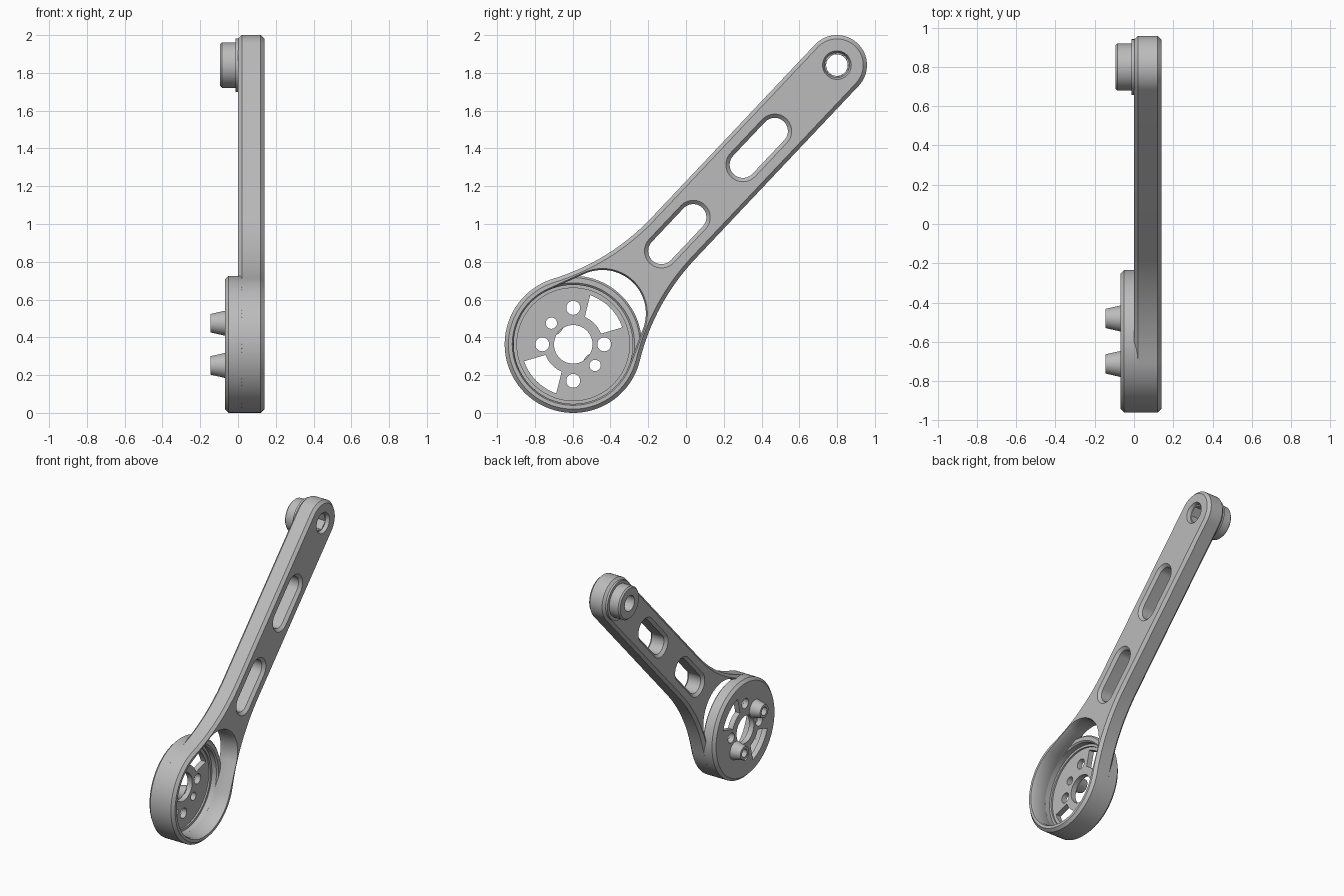
import bpy
import bmesh
from math import sin, cos, atan2, sqrt, hypot, radians, degrees

cube = bpy.data.objects.get("Cube")
if cube:
    bpy.data.objects.remove(cube, do_unlink=True)

# Single grey material
grey = bpy.data.materials.new("plain_grey")
grey.use_nodes = True
grey.diffuse_color = (0.5, 0.5, 0.5, 1)
grey.node_tree.nodes["Principled BSDF"].inputs["Base Color"].default_value = (0.5, 0.5, 0.5, 1)

# Layout: u runs along the arm from the hub centre, v across it
HUB_Y, HUB_Z = -0.597, 0.363
TIP_Y, TIP_Z = 0.799, 1.841
LENGTH = hypot(TIP_Y - HUB_Y, TIP_Z - HUB_Z)
TILT = atan2(TIP_Z - HUB_Z, TIP_Y - HUB_Y)
HUB_R, ARM_W, FILLET = 0.363, 0.159, 1.2


def arc(u, v, r, start, end, n=32):
    """Points on an arc, angles in degrees."""
    angles = [radians(start + (end - start) * i / n) for i in range(n + 1)]
    return [(u + r * cos(a), v + r * sin(a)) for a in angles]


def circle(u, v, r, n=48):
    return arc(u, v, r, 0, 360, n)


def hub_point(r, angle):
    """Polar position about the hub, measured from horizontal."""
    a = radians(angle) - TILT
    return r * cos(a), r * sin(a)


def clean(points):
    """Drop repeated neighbours in a closed loop."""
    return [p for i, p in enumerate(points)
            if hypot(p[0] - points[i - 1][0], p[1] - points[i - 1][1]) > 1e-4]


def inset(points, d):
    """Shift a closed loop to its left by d, with mitred corners."""
    result = []
    for i, (u, v) in enumerate(points):
        pu, pv = points[i - 1]
        nu, nv = points[(i + 1) % len(points)]
        a, b = hypot(u - pu, v - pv), hypot(nu - u, nv - v)
        n1 = (-(v - pv) / a, (u - pu) / a)
        n2 = (-(nv - v) / b, (nu - u) / b)
        k = d / (1 + n1[0] * n2[0] + n1[1] * n2[1])
        result.append((u + k * (n1[0] + n2[0]), v + k * (n1[1] + n2[1])))
    return result


def plate(name, outer, holes, layers, outer_chamfer=1):
    """Layered plate with holes. Layers are (x, inset); holes are (loop, chamfer factor)."""
    bm = bmesh.new()
    loops = [(clean(outer), outer_chamfer)]
    loops += [(clean(h)[::-1], f) for h, f in holes]
    first, last = [], []
    for points, factor in loops:
        rings = []
        for x, d in layers:
            ring = [bm.verts.new((x, HUB_Y + u * cos(TILT) - v * sin(TILT),
                                  HUB_Z + u * sin(TILT) + v * cos(TILT)))
                    for u, v in inset(points, d * factor)]
            rings.append(ring)
        n = len(points)
        for low, high in zip(rings, rings[1:]):
            for i in range(n):
                j = (i + 1) % n
                bm.faces.new((low[i], low[j], high[j], high[i]))
        for ring, edges in ((rings[0], first), (rings[-1], last)):
            edges += [bm.edges.get((ring[i - 1], ring[i])) for i in range(n)]
    for edges in (first, last):
        bmesh.ops.triangle_fill(bm, use_beauty=True, use_dissolve=False,
                                edges=edges, normal=(1, 0, 0))
    bmesh.ops.recalc_face_normals(bm, faces=bm.faces[:])
    mesh = bpy.data.meshes.new(name)
    bm.to_mesh(mesh)
    bm.free()
    mesh.materials.append(grey)
    obj = bpy.data.objects.new(name, mesh)
    bpy.context.collection.objects.link(obj)
    bpy.ops.object.select_all(action='DESELECT')
    bpy.context.view_layer.objects.active = obj
    obj.select_set(True)
    bpy.ops.object.shade_smooth_by_angle(angle=radians(30))
    return obj


# Arm: round hub blended into a straight bar with a round tip
fillet_v = ARM_W + FILLET
fillet_u = sqrt((HUB_R + FILLET) ** 2 - fillet_v ** 2)
theta = degrees(atan2(fillet_v, fillet_u))
arm_outline = (arc(0, 0, HUB_R, theta, 360 - theta, 72)
               + arc(fillet_u, -fillet_v, FILLET, 180 - theta, 90, 16)
               + arc(LENGTH, 0, ARM_W, -90, 90)
               + arc(fillet_u, fillet_v, FILLET, -90, theta - 180, 16))

# Teardrop opening over the hub
WALL_R, DROP_R, DROP_U = 0.315, 0.23, 0.225
drop = degrees(atan2(sqrt(DROP_U ** 2 - (WALL_R - DROP_R) ** 2), WALL_R - DROP_R))
teardrop = arc(0, 0, WALL_R, drop, 360 - drop, 72) + arc(DROP_U, 0, DROP_R, -drop, drop, 40)


def slot(start, end, r=0.07):
    return arc(end, 0, r, -90, 90, 20) + arc(start, 0, r, 90, 270, 20)


plate("arm", arm_outline,
      [(teardrop, 0.4), (slot(0.68, 0.925), 1), (slot(1.308, 1.553), 1),
       (circle(LENGTH, 0, 0.066), 0.5)],
      [(0, 0.02), (0.02, 0), (0.12, 0), (0.14, 0.02)])

# Hub cup: rim, floor ledge and pierced floor
plate("hub_rim", circle(0, 0, HUB_R, 96), [(circle(0, 0, WALL_R, 96), 1)],
      [(-0.07, 0.02), (-0.05, 0), (0.02, 0), (0.03, 0.01)])
plate("hub_ledge", circle(0, 0, 0.325, 96), [(circle(0, 0, 0.298, 96), 1)],
      [(-0.05, 0), (-0.018, 0)])


def sector(turn):
    outer = [hub_point(0.275, turn + 19 + 52 * i / 16) for i in range(17)]
    inner = [hub_point(0.157, turn + 67 - 46 * i / 8) for i in range(9)]
    return outer + inner


floor_holes = [(circle(0, 0, 0.102), 1), (sector(0), 1), (sector(180), 1)]
for angle in (0, 90, 180, 270):
    radius = 0.193 if angle in (90, 270) else 0.164
    floor_holes.append((circle(*hub_point(radius, angle), 0.037, 24), 1))
posts = [hub_point(0.161, a) for a in (136, 316)]
floor_holes += [(circle(*p, 0.03, 24), 1) for p in posts]
plate("hub_floor", circle(0, 0, 0.338, 96), floor_holes, [(-0.07, 0), (-0.03, 0)])

# Tapered hollow posts behind the hub
for side, p in zip(("upper", "lower"), posts):
    plate(side + "_post", circle(*p, 0.067, 32), [(circle(*p, 0.03, 24), 0)],
          [(-0.145, 0.018), (-0.065, 0)])

# Tip: hexagonal socket, washer and round boss
plate("hex_socket", circle(LENGTH, 0, 0.07), [(arc(LENGTH, 0, 0.065, 0, 360, 6), 0)],
      [(0.005, 0), (0.115, 0)])
plate("tip_washer", circle(LENGTH, 0, 0.142), [(circle(LENGTH, 0, 0.057), 0)],
      [(-0.012, 0), (0.01, 0)])
plate("tip_boss", circle(LENGTH, 0, 0.12), [(circle(LENGTH, 0, 0.057), 0)],
      [(-0.095, 0.01), (-0.085, 0), (0.01, 0)])
